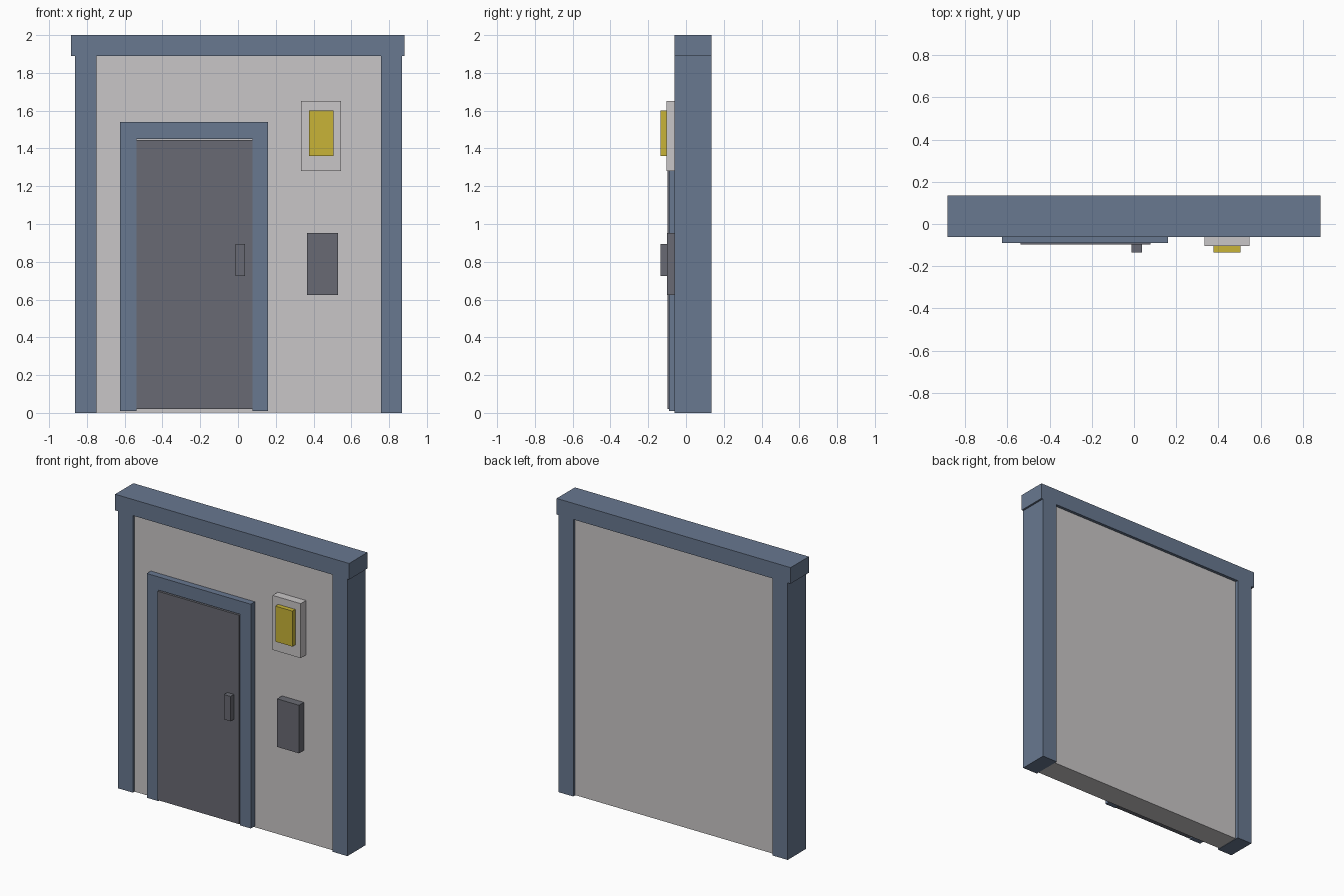
import bpy, bmesh

if "Cube" in bpy.data.objects:
    bpy.data.objects.remove(bpy.data.objects["Cube"])


def linear(c):
    c /= 255
    return c / 12.92 if c <= 0.04045 else ((c + 0.055) / 1.055) ** 2.4


def material(name, r, g, b):
    m = bpy.data.materials.new(name)
    m.diffuse_color = (linear(r), linear(g), linear(b), 1)
    m.use_nodes = True
    m.node_tree.nodes["Principled BSDF"].inputs["Base Color"].default_value = m.diffuse_color
    return m


blue = material("slate blue", 104, 120, 144)
pale = material("pale grey", 201, 198, 199)
dark = material("dark grey", 105, 106, 115)
yellow = material("yellow", 200, 180, 55)


def prism(name, outline, y0, y1, mat):
    """Extrude an x-z outline from y0 back to y1."""
    bm = bmesh.new()
    face = bm.faces.new([bm.verts.new((x, y0, z)) for x, z in outline])
    ext = bmesh.ops.extrude_face_region(bm, geom=[face])
    for v in ext["geom"]:
        if isinstance(v, bmesh.types.BMVert):
            v.co.y = y1
    bmesh.ops.recalc_face_normals(bm, faces=bm.faces)
    mesh = bpy.data.meshes.new(name)
    bm.to_mesh(mesh)
    bm.free()
    mesh.materials.append(mat)
    bpy.context.collection.objects.link(bpy.data.objects.new(name, mesh))


def box(name, x0, x1, y0, y1, z0, z1, mat):
    prism(name, [(x0, z0), (x1, z0), (x1, z1), (x0, z1)], y0, y1, mat)


# Wall panel, set back slightly between the posts
FRONT, BACK = -0.062, 0.135
WALL = -0.047
box("wall_panel", -0.755, 0.76, WALL, 0.115, 0.002, 1.9, pale)

# Posts and the overhanging top beam
box("left_post", -0.862, -0.749, FRONT, BACK, 0, 1.89, blue)
box("right_post", 0.756, 0.869, FRONT, BACK, 0, 1.89, blue)
box("top_beam", -0.884, 0.882, FRONT, BACK, 1.89, 2.0, blue)

# Door with its surround and handle
prism("door_frame", [(-0.625, 0.01), (-0.538, 0.01), (-0.538, 1.45), (0.078, 1.45),
                     (0.078, 0.01), (0.16, 0.01), (0.16, 1.54), (-0.625, 1.54)],
      -0.091, WALL + 0.005, blue)
box("door", -0.538, 0.078, -0.098, WALL + 0.005, 0.02, 1.445, dark)
box("door_handle", -0.012, 0.038, -0.135, -0.095, 0.725, 0.895, dark)

# Wall lamp: backing plate and yellow lens
box("lamp_plate", 0.334, 0.546, -0.104, WALL + 0.005, 1.28, 1.652, pale)
box("lamp_lens", 0.376, 0.505, -0.135, -0.1, 1.36, 1.602, yellow)

# Control box beside the door
box("control_box", 0.365, 0.53, -0.1, WALL + 0.005, 0.625, 0.953, dark)
